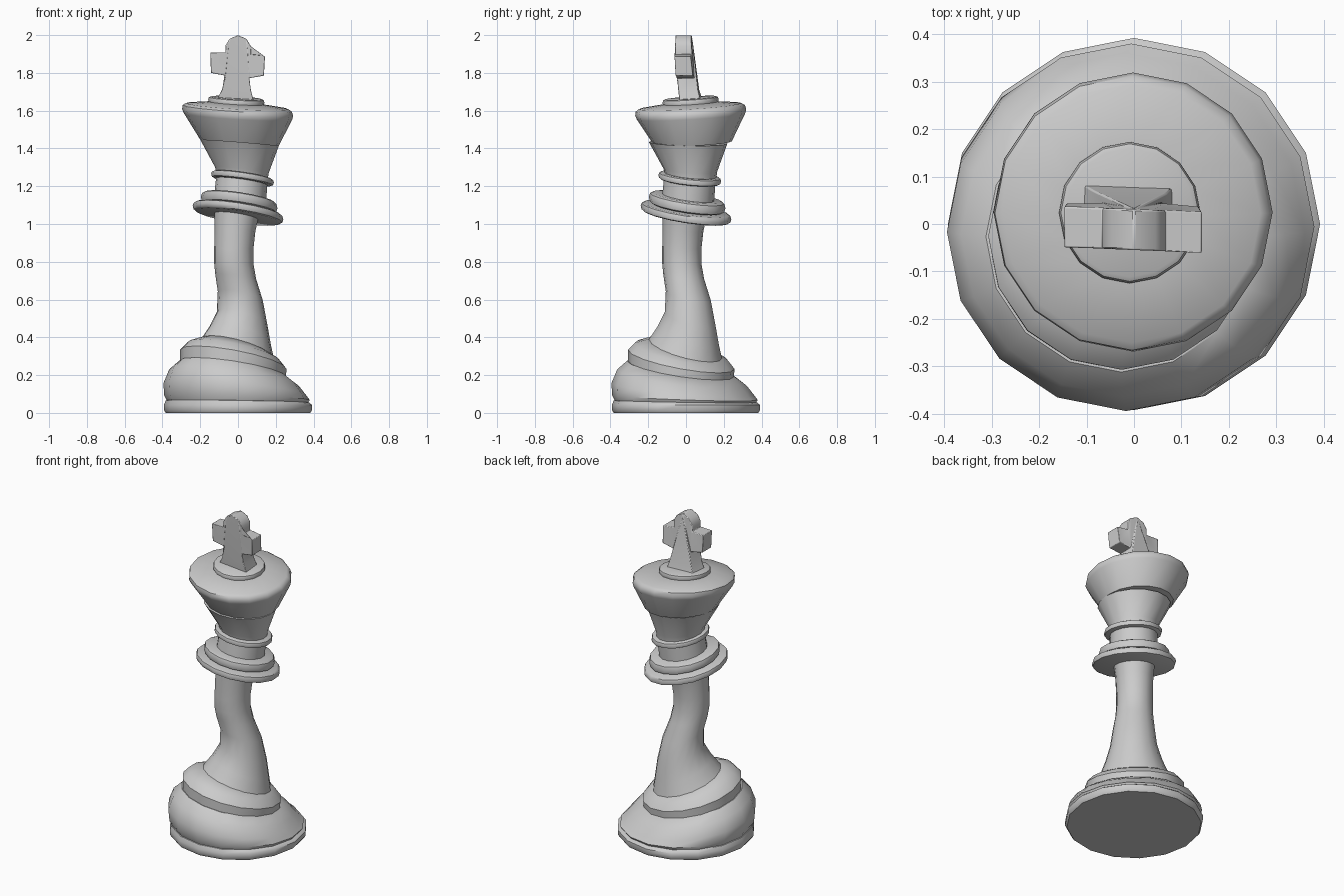
import bpy, bmesh, math

SIDES = 16


def finish(bm, name, angle=40):
    bmesh.ops.recalc_face_normals(bm, faces=bm.faces)
    me = bpy.data.meshes.new(name)
    bm.to_mesh(me)
    bm.free()
    ob = bpy.data.objects.new(name, me)
    bpy.context.collection.objects.link(ob)
    bpy.ops.object.select_all(action='DESELECT')
    ob.select_set(True)
    bpy.context.view_layer.objects.active = ob
    bpy.ops.object.shade_smooth_by_angle(angle=math.radians(angle))
    return ob


def turned(name, rows, dy=0.0, dtilt=0.0):
    """Lathe with leaning rings. Row = radius, height, centre offset, tilt
    (offset and tilt act equally in x and y; dy and dtilt adjust y)."""
    bm = bmesh.new()
    rings = []
    for r, z, c, t in rows:
        ring = []
        for i in range(SIDES):
            a = 2 * math.pi * i / SIDES
            x, y = r * math.cos(a), r * math.sin(a)
            ring.append(bm.verts.new((c + x, c + dy + y, z + t * x + (t + dtilt) * y)))
        rings.append(ring)
    for lo, hi in zip(rings, rings[1:]):
        for i in range(SIDES):
            j = (i + 1) % SIDES
            bm.faces.new((lo[i], lo[j], hi[j], hi[i]))
    bm.faces.new(rings[0][::-1])
    bm.faces.new(rings[-1])
    return finish(bm, name)


def disc(name, r, z, h, c, t, dy=0.0, dtilt=0.0):
    """Flat ring with a rounded rim, half height h."""
    k = h * 0.75
    turned(name, [(r - k, z - h, c, t), (r - k * 0.3, z - h * 0.75, c, t),
                  (r, z, c, t), (r - k * 0.3, z + h * 0.75, c, t),
                  (r - k, z + h, c, t)], dy, dtilt)


# stepped foot
turned("foot", [(0.382, 0.0, 0, 0), (0.392, 0.014, 0, 0), (0.392, 0.042, 0, 0),
                (0.38, 0.06, -0.003, -0.015), (0.36, 0.065, -0.003, -0.015)])
turned("foot_bulge", [(0.372, 0.055, -0.003, -0.015), (0.386, 0.082, -0.006, -0.035),
                      (0.377, 0.127, -0.017, -0.085), (0.342, 0.188, -0.022, -0.125),
                      (0.285, 0.233, -0.027, -0.15)])
turned("upper_step", [(0.28, 0.225, -0.027, -0.15), (0.282, 0.283, -0.025, -0.18),
                      (0.25, 0.32, -0.022, -0.2), (0.19, 0.343, -0.008, -0.25)])

# bent stem
turned("stem", [(0.195, 0.335, -0.004, -0.26), (0.162, 0.41, 0.012, -0.30),
                (0.134, 0.50, 0.022, -0.27), (0.119, 0.62, 0.012, -0.2),
                (0.108, 0.72, -0.012, -0.1), (0.104, 0.79, -0.022, -0.02),
                (0.104, 0.87, -0.022, 0.0), (0.108, 0.97, -0.016, -0.08),
                (0.118, 1.06, -0.008, -0.15)])

# collar, neck and neck ring
disc("lower_collar", 0.24, 1.06, 0.022, 0.0, -0.15)
disc("upper_collar", 0.203, 1.113, 0.03, 0.006, -0.145)
turned("neck", [(0.138, 1.10, 0.008, -0.15), (0.135, 1.25, 0.022, -0.14)])
disc("neck_ring", 0.166, 1.242, 0.018, 0.024, -0.14, -0.004, 0.04)

# flared crown with shallow top and cap disc
turned("crown", [(0.135, 1.25, 0.022, -0.13), (0.142, 1.285, 0.02, -0.12),
                 (0.208, 1.43, 0.008, -0.08)], 0.003, 0.06)
turned("crown_flare", [(0.208, 1.43, 0.008, -0.08), (0.287, 1.57, 0.0, -0.06),
                       (0.294, 1.59, -0.002, -0.06), (0.289, 1.612, -0.004, -0.06),
                       (0.272, 1.624, -0.005, -0.06), (0.14, 1.64, -0.008, -0.06)],
       0.027, 0.12)
disc("crown_cap", 0.149, 1.65, 0.018, -0.009, -0.055, 0.033, 0.12)

# cross finial: outline in x and z, with thickness and lean following height
outline = [(-0.115, 1.655), (-0.085, 1.71), (-0.064, 1.785), (-0.143, 1.80),
           (-0.147, 1.908), (-0.066, 1.908), (-0.066, 1.945), (-0.045, 1.98), (0.0, 2.0),
           (0.045, 1.98), (0.066, 1.945), (0.066, 1.897), (0.143, 1.888),
           (0.137, 1.785), (0.058, 1.772), (0.068, 1.71), (0.085, 1.645)]


def cross_y(x, z, side):
    low = max(0.0, min(1.0, (1.82 - z) / 0.16))
    half = 0.043 + 0.014 * low
    return -0.012 + 0.038 * low - 0.04 * x + side * half


bm = bmesh.new()
front, back = ([bm.verts.new((x, cross_y(x, z, s), z)) for x, z in outline] for s in (-1, 1))
bm.faces.new(front)
bm.faces.new(back[::-1])
for i in range(len(outline)):
    j = (i + 1) % len(outline)
    bm.faces.new((front[j], front[i], back[i], back[j]))
bmesh.ops.triangulate(bm, faces=[f for f in bm.faces if len(f.verts) > 4])
cross = finish(bm, "cross_finial")
bev = cross.modifiers.new("soft_edges", 'BEVEL')
bev.width, bev.segments, bev.limit_method = 0.012, 2, 'ANGLE'
bev.angle_limit = math.radians(40)
